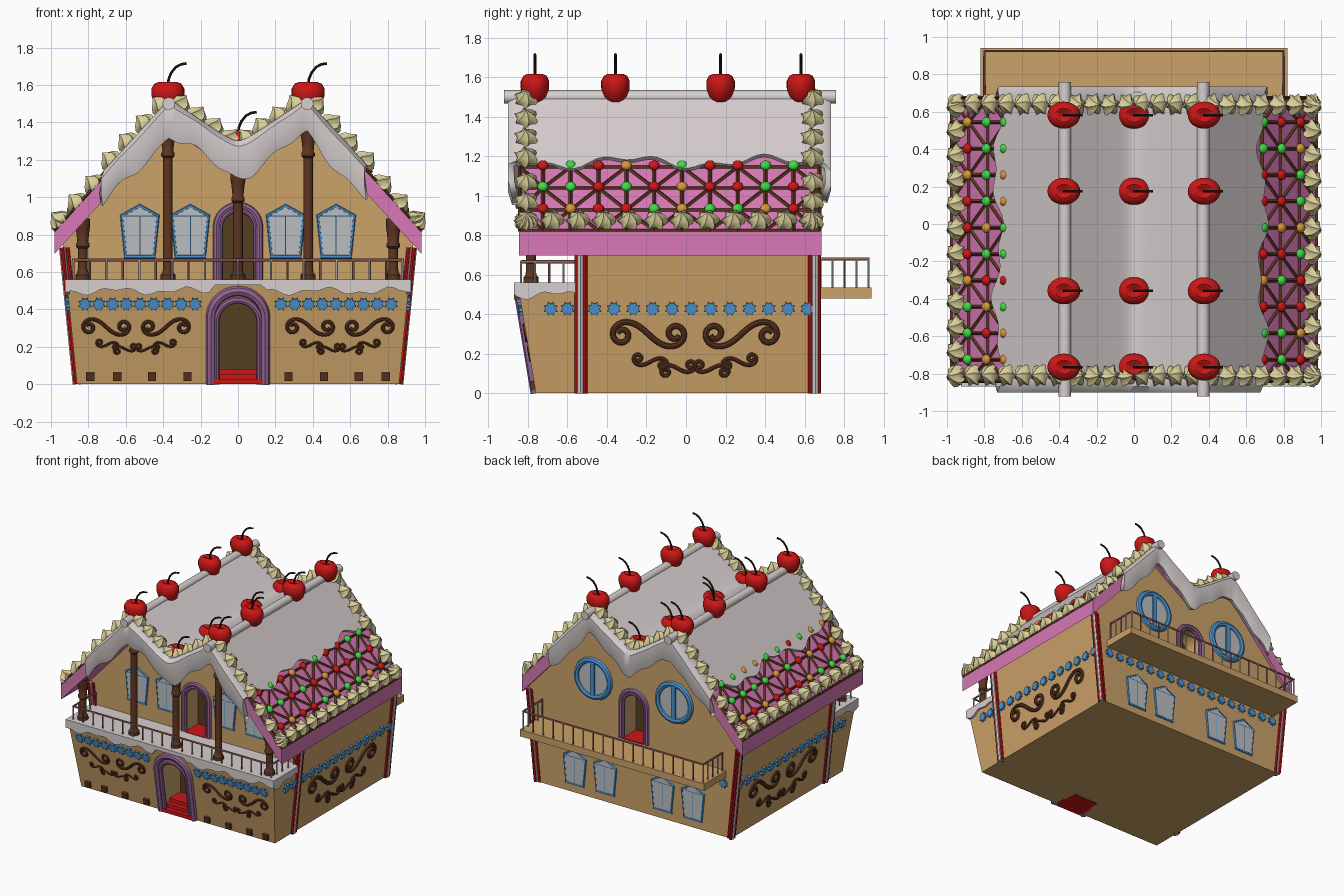
import bpy, bmesh, math, random
from mathutils import Matrix, Vector

if "Cube" in bpy.data.objects:
    bpy.data.objects.remove(bpy.data.objects["Cube"])
random.seed(4)
pi, sin, cos = math.pi, math.sin, math.cos
T = Matrix.Translation
FLIP = Matrix.Diagonal((-1, 1, 1, 1))

COLORS = dict(tan=(.60, .36, .14), dark=(.09, .05, .015), pink=(.68, .19, .46), snow=(.68, .62, .62),
              red=(.6, .008, .008), blue=(.07, .30, .65), brown=(.11, .035, .014), purple=(.30, .13, .30),
              cream=(.70, .63, .32), green=(.05, .7, .06), orange=(.7, .30, .04), white=(.8, .78, .78),
              glass=(.5, .52, .54), rail=(.33, .13, .11), stem=(.03, .015, .01))
MAT = {}
for k, c in COLORS.items():
    MAT[k] = bpy.data.materials.new(k)
    MAT[k].diffuse_color = (*c, 1)

def from_bm(bm):
    me = bpy.data.meshes.new("part")
    bm.to_mesh(me)
    bm.free()
    return me

def put(name, src, mat, mats=(Matrix(),), smooth=True):
    """One object made of copies of a mesh, one copy per matrix."""
    bm = bmesh.new()
    for m in mats:
        tmp = src.copy()
        tmp.transform(m)
        if m.determinant() < 0:
            tmp.flip_normals()
        bm.from_mesh(tmp)
        bpy.data.meshes.remove(tmp)
    for f in bm.faces:
        f.smooth = smooth
        f.material_index = 0
    for e in bm.edges:
        e.smooth = len(e.link_faces) == 2 and e.calc_face_angle(0) < .75
    me = from_bm(bm)
    me.name = name
    me.materials.clear()
    me.materials.append(MAT[mat])
    ob = bpy.data.objects.new(name, me)
    bpy.context.collection.objects.link(ob)
    return ob

def evaluated(ob):
    dg = bpy.context.evaluated_depsgraph_get()
    dg.update()
    return bpy.data.meshes.new_from_object(ob.evaluated_get(dg))

def tubes(paths, r, closed=False, res=2):
    cu = bpy.data.curves.new("path", 'CURVE')
    cu.dimensions, cu.bevel_depth, cu.bevel_resolution, cu.use_fill_caps = '3D', r, res, True
    for p in paths:
        sp = cu.splines.new('POLY')
        sp.points.add(len(p) - 1)
        for q, c in zip(sp.points, p):
            q.co = (c[0], c[1], c[2] if len(c) > 2 else 0, 1)
        sp.use_cyclic_u = closed
    ob = bpy.data.objects.new("path", cu)
    bpy.context.collection.objects.link(ob)
    me = evaluated(ob)
    me.materials.clear()
    bpy.data.objects.remove(ob)
    return me

def prism(prof, d0, d1):
    bm = bmesh.new()
    a, b = [[bm.verts.new((x, y, d)) for x, y in prof] for d in (d0, d1)]
    bm.faces.new(a)
    bm.faces.new(b[::-1])
    for i in range(len(prof)):
        bm.faces.new((a[i - 1], a[i], b[i], b[i - 1]))
    bmesh.ops.recalc_face_normals(bm, faces=bm.faces)
    return from_bm(bm)

def box(x0, x1, y0, y1, z0, z1):
    return prism([(x0, y0), (x1, y0), (x1, y1), (x0, y1)], z0, z1)

def lathe(prof, n, star=0.0, twist=0.0):
    bm = bmesh.new()
    rings = [[bm.verts.new((r * (1 + star * (-1) ** i) * cos(2 * pi * i / n + twist * z),
                            r * (1 + star * (-1) ** i) * sin(2 * pi * i / n + twist * z), z))
              for i in range(n)] for r, z in prof]
    for a, b in zip(rings, rings[1:]):
        for i in range(n):
            bm.faces.new((a[i], a[(i + 1) % n], b[(i + 1) % n], b[i]))
    bmesh.ops.remove_doubles(bm, verts=bm.verts, dist=1e-5)
    bmesh.ops.recalc_face_normals(bm, faces=bm.faces)
    return from_bm(bm)

def frame(o, u, v):
    """Wall frame: local x along the wall, y up it, z outward."""
    u, v = Vector(u).normalized(), Vector(v).normalized()
    n = u.cross(v)
    return Matrix([(u[i], v[i], n[i], o[i]) for i in range(3)] + [(0, 0, 0, 1)])

def arch(w, h):
    return [(-w, 0)] + [(-w * cos(pi * i / 16), h - w + w * sin(pi * i / 16)) for i in range(17)] + [(w, 0)]

def cut(ob, cutter, m):
    cutter.transform(m)
    c = bpy.data.objects.new("door_cutter", cutter)
    c.hide_render = True
    bpy.context.collection.objects.link(c)
    mod = ob.modifiers.new("cut", 'BOOLEAN')
    mod.operation, mod.object, mod.solver = 'DIFFERENCE', c, 'EXACT'
    me = evaluated(ob)
    ob.modifiers.clear()
    ob.data = me
    bpy.data.objects.remove(c)

def roofz(x, s=0.0):
    a = math.sqrt(x * x + s * s)
    return 1.49 - 1.098 * (a - .37) if a > .37 else 1.24 + .676 * a

XZ = frame((0, 0, 0), (1, 0, 0), (0, 0, 1))
PORCH = frame((0, -.76, 0), (1, 0, 0), (0, -.09, .54))
FRONT = frame((0, -.53, 0), (1, 0, 0), (0, 0, 1))
BACK = frame((0, .66, 0), (-1, 0, 0), (0, 0, 1))
RIGHT = frame((.862, 0, 0), (0, 1, 0), (.1, 0, 1))
SIDES = (RIGHT, FLIP @ RIGHT)
SLOPE = frame((.98, 0, .82), (0, 1, 0), (-.61, 0, .67))
SLOPES = (SLOPE, FLIP @ SLOPE)

# House body with gables, and the flared porch block
gable = [(.862, 0), (.937, .75), (.37, 1.40), (0, 1.15), (-.37, 1.40), (-.937, .75), (-.862, 0)]
house = put("house_walls", prism(gable, -.66, .53), 'tan', [XZ], False)
pm = box(-1, 1, 0, 1, 0, .54)
for v in pm.vertices:
    top = v.co.z > .1
    v.co.x *= .915 if top else .861
    v.co.y = -.52 if v.co.y > .5 else (-.85 if top else -.76)
porch = put("porch_walls", pm, 'tan', smooth=False)

# Doorways: recess, dark door, arched frame
up = T((0, .555, 0))
cut(porch, prism([(-.115, -.02)] + arch(.115, .44)[1:-1] + [(.115, -.02)], .56, .95), XZ)
for fr in (FRONT, BACK):
    cut(house, prism(arch(.09, .37), -.16, .1), fr @ up)
put("porch_door", prism(arch(.114, .439), .562, .57), 'dark', [XZ])
put("upper_doors", prism(arch(.089, .369), -.158, -.15), 'dark', [FRONT @ up, BACK @ up])
put("door_mats", box(-.088, .088, .001, .008, -.15, .02), 'red', [FRONT @ up, BACK @ up])
put("porch_door_frame", tubes([arch(.145, .505)], .027), 'purple', [PORCH])
put("porch_door_inner_frame", tubes([arch(.116, .455)], .018), 'purple', [PORCH])
put("upper_door_frames", tubes([arch(.115, .40)], .019), 'purple', [FRONT @ up, BACK @ up])
put("upper_door_inner_frames", tubes([arch(.094, .375)], .013), 'purple', [FRONT @ up, BACK @ up])
for i in range(3):
    put(f"door_step_{i + 1}", box(-.13, .13, -.785 + .04 * i, -.57, .027 * i, .027 * (i + 1)), 'red')

# Lantern-shaped windows and round back windows
spots = [f @ T((x, z, 0)) for f, z in ((FRONT, .685), (BACK, .07)) for x in (-.525, -.255, .255, .525)]
pent = [(-.075, 0), (.075, 0), (.096, .215), (0, .268), (-.096, .215)]
put("window_glass", prism(pent, -.01, .008), 'glass', spots)
put("window_frames", tubes([pent], .011, True, 1), 'blue', spots)
put("window_bars", tubes([[(0, 0), (0, .215)], [(-.1, .215), (.1, .215)], [(-.085, -.004), (.085, -.004)]], .009), 'blue', spots)
rounds = [BACK @ T((x, .96, 0)) for x in (-.36, .36)]
circ = [(.145 * cos(i * pi / 16), .145 * sin(i * pi / 16)) for i in range(32)]
put("round_window_glass", prism(circ, -.01, .008), 'glass', rounds)
put("round_window_rims", tubes([circ], .024, True), 'blue', rounds)
put("round_window_bars", box(-.018, .018, -.14, .14, 0, .02), 'blue', rounds)

# Roof slab
xs = [-.98, -.37, 0, .37, .98]
put("roof", prism([(x, roofz(x)) for x in xs] + [(x, roofz(x) - .122) for x in xs[::-1]], -.685, .845), 'pink', [XZ], False)

# Snow blanket with wavy eaves and hanging front and back edges
rows = [(-.88, 1), (-.9, .6), (-.9, .15), (-.87, 0)] + [(-.84 + .0385 * j, 0) for j in range(40)] + \
       [(.705, 0), (.735, .15), (.735, .6), (.715, 1)]
bm, N, grid = bmesh.new(), 72, []
for y, k in rows:
    row = []
    for i in range(N + 1):
        t = 2 * i / N - 1
        x = t * ((.69 if t > 0 else .73) + .022 * sin(9 * y + t) + .014 * sin(23 * y + 2 * t))
        drop = .19 + .022 * sin(13 * x + 1) + .014 * sin(31 * x + y)
        row.append(bm.verts.new((x, y, roofz(x, .04) + .035 - drop * k)))
    grid.append(row)
for a, b in zip(grid, grid[1:]):
    for i in range(N):
        bm.faces.new((a[i], a[i + 1], b[i + 1], b[i]))
snow = put("roof_snow", from_bm(bm), 'snow')
sol = snow.modifiers.new("thickness", 'SOLIDIFY')
sol.thickness, sol.offset = .032, -1
put("ridge_snow", tubes([[(x, -.922, 1.5), (x, .76, 1.5)] for x in (-.37, .37)], .034, res=4), 'snow')

# Porch snow with drips
def drip(a, b, door=False):
    pts = [a + (b - a) * i / 60 for i in range(61)]
    low = [(x, .53 if door and abs(x) < .15 else .497 + .014 * sin(17 * x) + .01 * sin(41 * x)) for x in pts]
    return low + [(b, .56), (a, .56)]
put("porch_snow_top", box(-.92, .92, -.86, -.53, .535, .56), 'snow')
put("porch_snow_front", prism(drip(-.925, .925, True), .835, .87), 'snow', [XZ])
side_drip = frame((.9, 0, 0), (0, 1, 0), (0, 0, 1))
put("porch_snow_sides", prism(drip(-.865, -.55), 0, .026), 'snow', [side_drip, FLIP @ side_drip])

# Porch posts
for nm, x, top in (("inner", .375, 1.37), ("corner", .83, .885), ("middle", 0, 1.13)):
    h = top - .555
    prof = [(0, 0), (.04, 0), (.04, .03), (.03, .04), (.026, .06), (.026, h - .16), (.036, h - .15), (.036, h - .135),
            (.029, h - .125), (.036, h - .06), (.04, h - .04), (.04, h), (0, h)]
    m = T((x, -.785, .555))
    put(nm + "_posts", lathe(prof, 14), 'brown', [m, FLIP @ m] if x else [m])

# Back balcony and both railings
put("back_balcony", box(-.82, .82, .65, .94, .48, .535), 'tan', smooth=False)
for nm, w, yo, yi, z0, z1 in (("porch", .88, -.835, -.55, .555, .665), ("balcony", .8, .925, .68, .53, .68)):
    put(nm + "_rail", tubes([[(-w, yi, z1), (-w, yo, z1), (w, yo, z1), (w, yi, z1)]], .008), 'rail')
    n = round(2 * w / .09)
    feet = [(-w + 2 * w * i / n, yo) for i in range(n + 1)] + [(s * w, yi + (yo - yi) * j / 4) for s in (-1, 1) for j in range(4)]
    for c in (0, 1):
        put(f"{nm}_balusters_{'red' if c else 'white'}", tubes([[(x, y, z0), (x, y, z1)] for x, y in feet[c::2]], .006, res=1),
            'rail' if c else 'white')

# Striped candy strips on the corners
def strips(offs):
    return [[(sx * (.865 + dx), y + dy * s, 0), (sx * (.938 + dx), y + dy * s, .73)]
            for sx in (-1, 1) for y, s in ((-.535, -1), (.655, 1)) for dx, dy in offs]
put("corner_strips_white", tubes(strips([(0, 0)]), .019), 'white')
put("corner_strips_red", tubes(strips([(.003, -.026), (-.026, .003), (.003, .018)]), .011), 'red')

# Star candies
star = [((.037 if i % 2 else .025) * cos(i * pi / 8), (.037 if i % 2 else .025) * sin(i * pi / 8)) for i in range(16)]
at = [PORCH @ T((s * (.23 + .0735 * i), .435, 0)) for s in (-1, 1) for i in range(9)]
at += [S @ T((y, .43, 0)) for S in SIDES for y in [-.685, -.6] + [-.463 + .098 * i for i in range(12)]]
at += [BACK @ T((-.8 + .1 * i, .43, 0)) for i in range(17)]
put("star_candies", prism(star, -.005, .016), 'blue', at, False)

# Icing scrolls: S-shaped double spirals
def scroll(w, cx, cy, flip, tilt=-.75):
    p, half, n = Vector((0, 0)), [], 44
    for i in range(n):
        th = 8.2 * ((i + .5) / n) ** 2 + tilt
        p = p + Vector((cos(th), sin(th))) / n
        half.append(p)
    pts = [-q for q in reversed(half)] + half
    k = w / 2 / max(q.x for q in pts)
    return [(cx + flip * q.x * k, cy + q.y * k) for q in pts]
big = [scroll(.36, s * .235, 0, -s) for s in (-1, 1)]
small = [scroll(.17, s * x, y, f * s, -.5) for s in (-1, 1) for x, y, f in ((.225, -.14, 1), (.085, -.175, -1))]
groups = [S @ T((.045, .30, 0)) for S in SIDES]
groups += [PORCH @ T((s * .545, .31, 0)) @ Matrix.Scale(.68, 4) for s in (-1, 1)]
put("large_scrolls", tubes(big, .015), 'brown', groups)
put("small_scrolls", tubes(small, .010), 'brown', groups)
put("chocolate_drops", box(-.022, .022, -.022, .022, -.01, .02), 'brown',
    [PORCH @ T((s * x, .042, 0)) for s in (-1, 1) for x in (.27, .46, .645, .79)])

# Roof lattice with candy dots
ys = [-.84] + [-.725 + .141 * i for i in range(10)] + [.675]
vs = [.006, .145, .295, .44]
bars = [[(ys[0], v), (ys[-1], v)] for v in vs] + [[(y, 0), (y, .44)] for y in ys]
for i in range(len(ys) - 1):
    for j in range(3):
        a, b = (j, j + 1) if (i + j) % 2 else (j + 1, j)
        bars.append([(ys[i], vs[a]), (ys[i + 1], vs[b])])
put("roof_lattice", tubes(bars, .01, res=0), 'brown', SLOPES)
ball = lathe([(.028 * sin(pi * i / 8), -.022 * cos(pi * i / 8)) for i in range(9)], 14)
dots = {'red': [], 'green': [], 'orange': []}
for S in SLOPES:
    for y in ys[1:-1]:
        for v in vs[1:]:
            dots[random.choice(list(dots))].append(S @ T((y, v, .012)))
for c, ms in dots.items():
    put(f"{c}_candy_dots", ball, c, ms)

# Cream dollops along the eaves and gable edges
dollop = lathe([(0, -.01), (.05, -.01), (.054, .012), (.04, .034), (.02, .05), (0, .07)], 12, .18, 9)
at = [S @ T((-.81 + .131 * i, .06, .01)) for S in SLOPES for i in range(12)]
for y in (-.81, .64):
    for i in range(22):
        x = -.945 + .09 * i
        tilt = math.atan((roofz(x + .01) - roofz(x - .01)) / .02)
        at.append(T((x, y, roofz(x) + (.035 if abs(x) < .7 else .008))) @ Matrix.Rotation(-tilt, 4, 'Y'))
put("cream_dollops", dollop, 'cream', at)

# Cherries on both ridges and in the valley
at = [T((x, y, z)) for x, z in ((-.375, 1.545), (0, 1.285), (.375, 1.545)) for y in (-.765, -.357, .175, .582)]
cherry = lathe([(0, -.06), (.045, -.07), (.074, -.045), (.088, 0), (.088, .035), (.072, .062), (.045, .072), (.02, .062), (0, .045)], 24)
put("cherries", cherry, 'red', [m @ Matrix.Diagonal((1, .82, 1, 1)) for m in at])
put("cherry_stems", tubes([[(0, 0, .045), (.004, 0, .085), (.018, 0, .12), (.042, 0, .15), (.07, 0, .165), (.1, 0, .17)]], .007), 'stem', at)

for m in bpy.data.materials:
    if m.users and not m.is_grease_pencil:
        m.use_nodes = True
        m.node_tree.nodes["Principled BSDF"].inputs["Base Color"].default_value = m.diffuse_color
